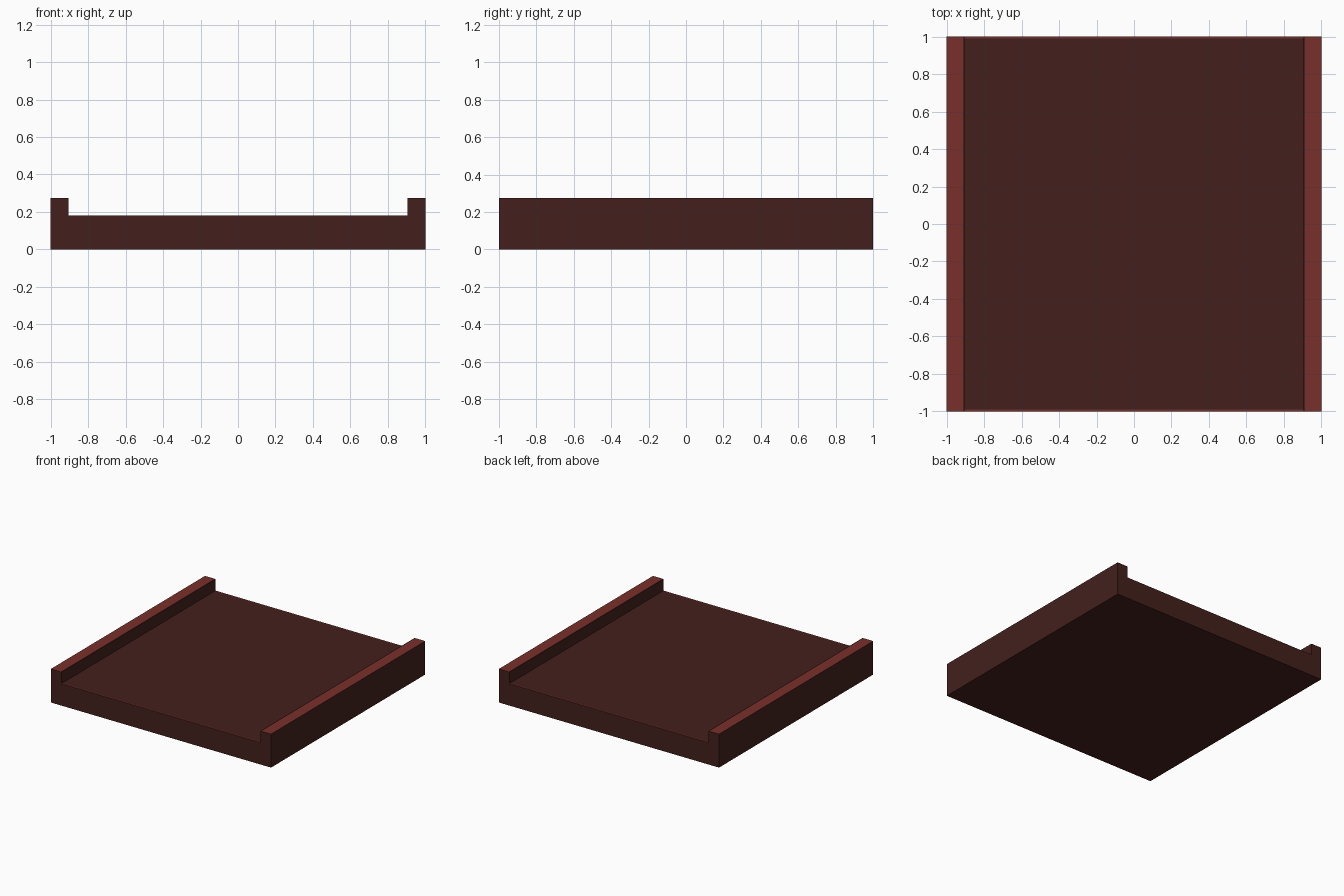
import bpy, bmesh

if "Cube" in bpy.data.objects:
    bpy.data.objects.remove(bpy.data.objects["Cube"])

def material(name, color):
    m = bpy.data.materials.new(name)
    m.diffuse_color = (*color, 1)
    m.use_nodes = True
    m.node_tree.nodes["Principled BSDF"].inputs["Base Color"].default_value = m.diffuse_color
    return m

dark = material("dark_red", (0.056, 0.0145, 0.012))
light = material("light_red", (0.19, 0.029, 0.023))

DECK, RAIL = 0.18, 0.275       # heights
INNER, TRIM = 0.904, 0.912     # rail inner face, start of the light cap

# Cross-section of slab with two raised side rails
half = [(1, 0), (1, RAIL), (TRIM, RAIL), (INNER, RAIL), (INNER, DECK)]
profile = half + [(-x, z) for x, z in reversed(half)]
rows = [-1, -0.99, 0.99, 1]

bm = bmesh.new()
rings = [[bm.verts.new((x, y, z)) for x, z in profile] for y in rows]
n = len(profile)
for r in range(len(rows) - 1):
    for i in range(n):
        j = (i + 1) % n
        f = bm.faces.new((rings[r][i], rings[r][j], rings[r + 1][j], rings[r + 1][i]))
        (xa, za), (xb, zb) = profile[i], profile[j]
        # Light caps on the rails and thin light trim on the deck ends
        cap = za == zb == RAIL and max(abs(xa), abs(xb)) == 1
        trim = za == zb == DECK and r != 1
        f.material_index = 1 if cap or trim else 0
# End caps
bm.faces.new(rings[0])
bm.faces.new(rings[-1])
bmesh.ops.recalc_face_normals(bm, faces=bm.faces[:])

mesh = bpy.data.meshes.new("railed_platform")
bm.to_mesh(mesh)
bm.free()
mesh.materials.append(dark)
mesh.materials.append(light)
bpy.context.collection.objects.link(bpy.data.objects.new("railed_platform", mesh))
